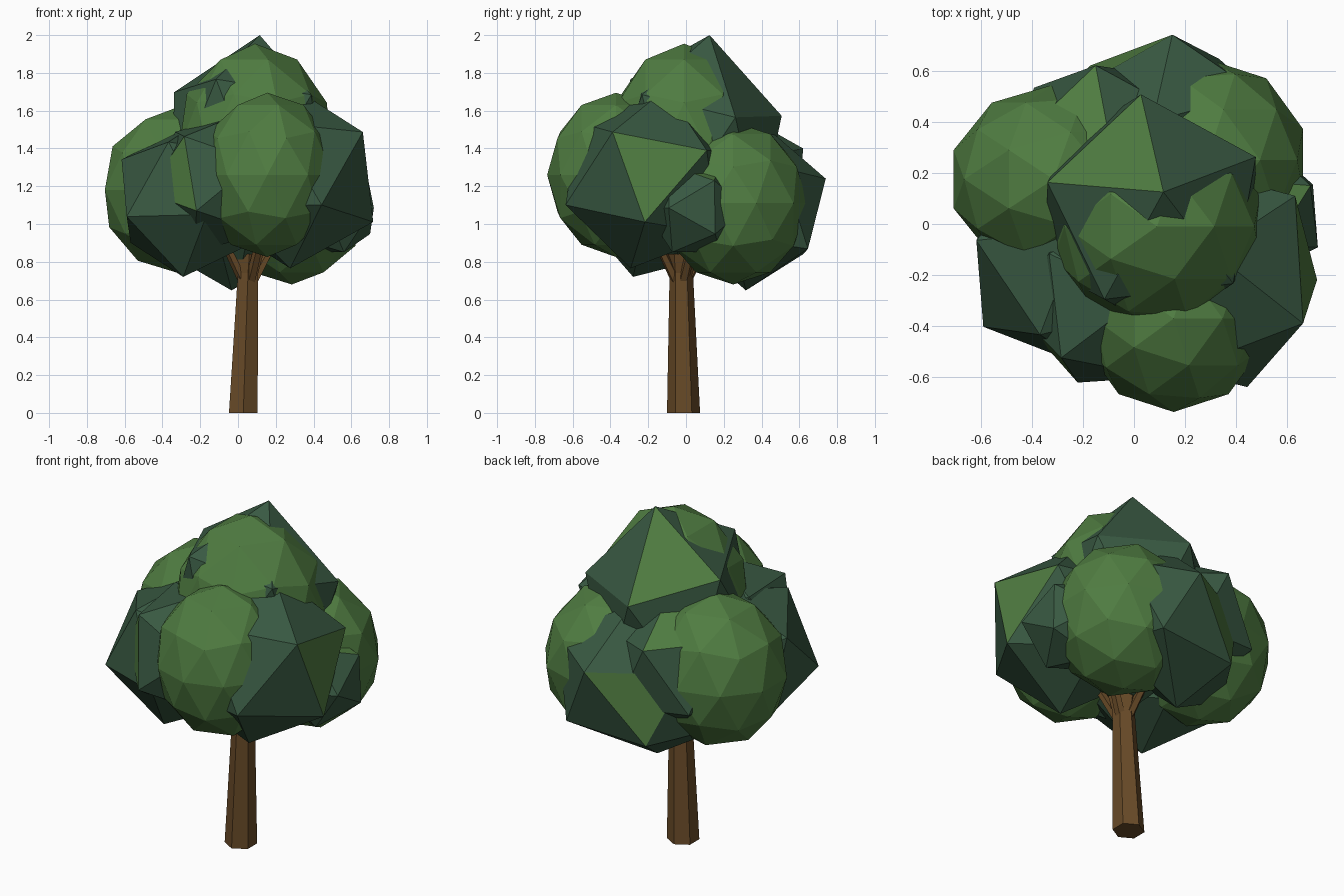
import bpy, bmesh, math
from mathutils import Vector, Matrix

if "Cube" in bpy.data.objects:
    bpy.data.objects.remove(bpy.data.objects["Cube"])


def material(name, rgb):
    m = bpy.data.materials.new(name)
    m.diffuse_color = (*rgb, 1)
    m.use_nodes = True
    m.node_tree.nodes["Principled BSDF"].inputs["Base Color"].default_value = m.diffuse_color
    return m


LEAF = material("leaf_green", (0.079, 0.202, 0.053))
DARK = material("deep_green", (0.040, 0.099, 0.054))
BARK = material("bark_brown", (0.14, 0.07, 0.021))


def finish(bm, name, mats):
    me = bpy.data.meshes.new(name)
    bm.to_mesh(me)
    bm.free()
    for m in mats:
        me.materials.append(m)
    ob = bpy.data.objects.new(name, me)
    bpy.context.collection.objects.link(ob)
    return ob


def basis(a, b):
    """Orthonormal frame: a first, b as near as possible second."""
    a = Vector(a).normalized()
    b = Vector(b)
    b = (b - a * b.dot(a)).normalized()
    return Matrix((a, b, a.cross(b))).transposed()


def ball(name, centre, radii):
    bm = bmesh.new()
    bmesh.ops.create_icosphere(bm, subdivisions=2, radius=1)
    bm.transform(Matrix.Translation(centre) @ Matrix.Diagonal((*radii, 1)))
    finish(bm, name, [LEAF])


def icosahedron(light):
    bm = bmesh.new()
    bmesh.ops.create_icosphere(bm, subdivisions=1, radius=1)
    bm.faces.ensure_lookup_table()
    f = bm.faces[0]
    f.normal_update()
    f.material_index = 1 if light else 0
    return bm, f


def crystal(name, centre, tip, facing, light=True, tall=1.0):
    """Icosahedron with one corner at tip and a pale face looking along facing."""
    bm, f = icosahedron(light)
    c, arm = Vector(centre), Vector(tip) - Vector(centre)
    arm.z /= tall
    rot = basis(arm, facing) @ basis(f.verts[0].co, f.normal).transposed()
    bm.transform(Matrix.Translation(c) @ Matrix.Diagonal((1, 1, tall, 1))
                 @ rot.to_4x4() @ Matrix.Scale(arm.length, 4))
    finish(bm, name, [DARK, LEAF])


def crystal_on_face(name, centre, corners):
    """Icosahedron fitted so that its pale face has the given three corners."""
    bm, f = icosahedron(True)
    c = Vector(centre)
    src = Matrix([v.co for v in f.verts]).transposed()
    dst = Matrix([Vector(p) - c for p in corners]).transposed()
    m = dst @ src.inverted()
    bm.transform(Matrix.Translation(c) @ m.to_4x4())
    bmesh.ops.recalc_face_normals(bm, faces=bm.faces)
    finish(bm, name, [DARK, LEAF])


def limb(name, rings, sides=6):
    """Tapered tube through (x, y, z, radius) rings, capped at both ends."""
    bm = bmesh.new()
    loops = []
    for x, y, z, r in rings:
        loops.append([bm.verts.new((x + r * math.cos(2 * math.pi * (i + 0.5) / sides),
                                    y + r * math.sin(2 * math.pi * (i + 0.5) / sides), z))
                      for i in range(sides)])
    for lo, hi in zip(loops, loops[1:]):
        for i in range(sides):
            j = (i + 1) % sides
            bm.faces.new((lo[i], lo[j], hi[j], hi[i]))
    bm.faces.new(loops[0][::-1])
    bm.faces.new(loops[-1])
    finish(bm, name, [BARK])


# trunk and the short branches spreading from its top
limb("trunk", [(0.028, -0.013, 0, 0.0875), (0.053, -0.025, 0.74, 0.062),
               (0.06, -0.02, 0.84, 0.085)])
for k in range(4):
    a = k * math.pi / 2 + 0.4
    dx, dy = math.cos(a), math.sin(a)
    limb(f"branch_{k + 1}", [(0.055 + dx * 0.02, -0.025 + dy * 0.02, 0.68, 0.03),
                             (0.06 + dx * 0.14, -0.02 + dy * 0.14, 0.90, 0.025)], 5)

# rounded leaf clumps
ball("top_clump", (0.09, -0.01, 1.39), (0.425, 0.41, 0.565))
ball("front_clump", (0.155, -0.37, 1.26), (0.365, 0.365, 0.435))
ball("left_clump", (-0.315, 0.175, 1.18), (0.41, 0.37, 0.44))
ball("back_right_clump", (0.285, 0.25, 1.11), (0.395, 0.395, 0.43))

# angular dark leaf clumps
crystal("top_dark_clump", (0.065, 0.045, 1.38), (0.115, 0.125, 2.0),
        (-0.40, 0.66, 0.84), tall=1.3)
crystal("right_dark_clump", (0.29, -0.20, 1.24), (0.63, 0.11, 1.39), (1, 0.07, 0.14))
crystal_on_face("back_dark_clump", (0.02, 0.36, 1.09),
                [(0.15, 0.74, 1.24), (-0.33, 0.47, 1.25), (-0.17, 0.62, 0.84)])
crystal("front_left_dark_clump", (-0.25, -0.15, 1.13), (-0.29, -0.28, 0.72),
        (-0.28, -0.76, -0.59), False)
crystal("front_dark_clump", (-0.10, -0.28, 1.22), (-0.22, -0.62, 1.07), (-0.8, -0.5, 0.2))
crystal("small_right_dark_clump", (0.49, 0.05, 1.08), (0.69, 0.15, 1.23), (0.6, 0.3, 0.75))
crystal("back_left_dark_clump", (-0.12, 0.26, 1.20), (-0.15, 0.62, 1.40), (-0.3, 0.5, 0.8))
